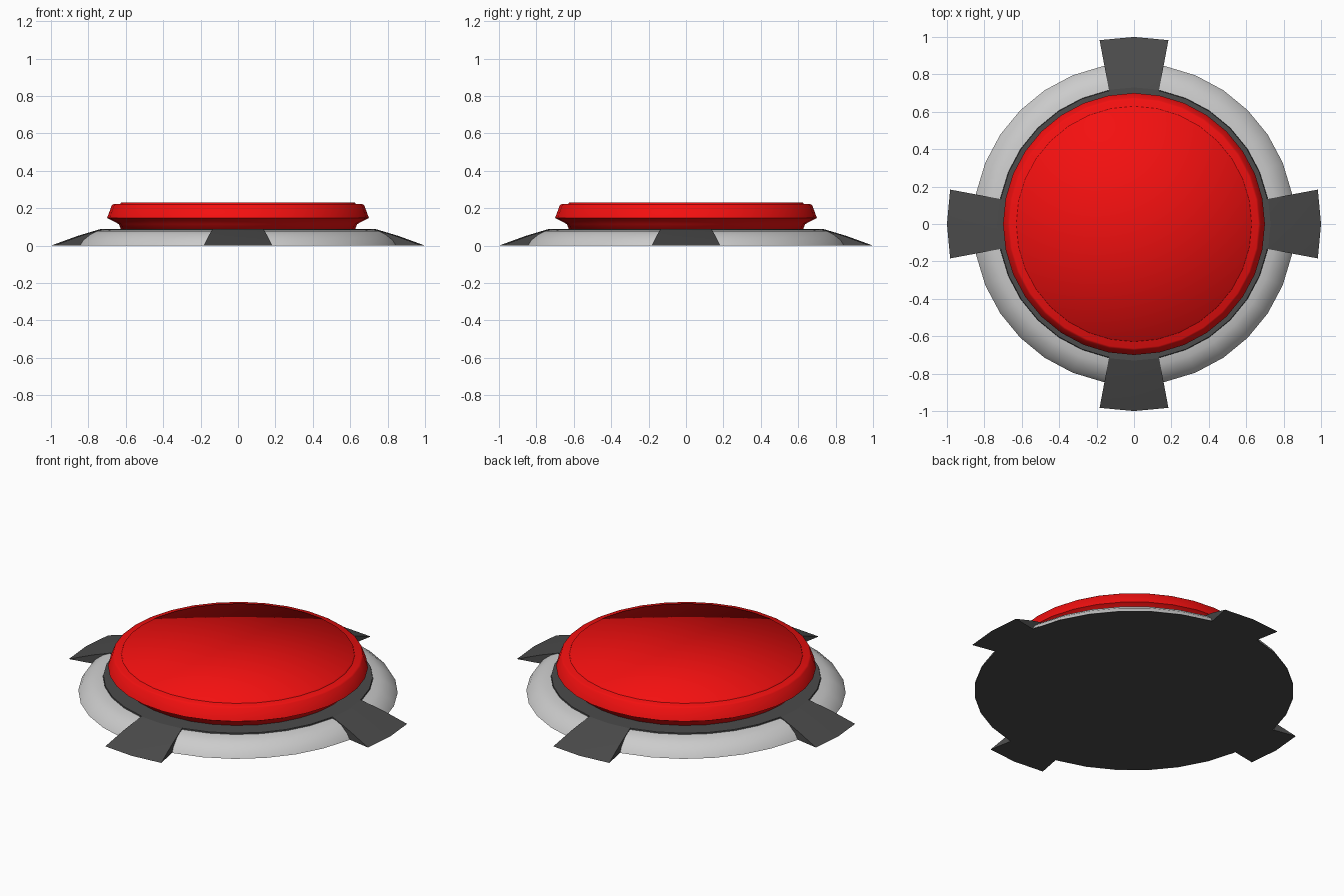
import bpy, bmesh
from math import sin, cos, pi, radians

if "Cube" in bpy.data.objects:
    bpy.data.objects.remove(bpy.data.objects["Cube"])

SEGMENTS = 32


def material(name, color):
    mat = bpy.data.materials.new(name)
    mat.diffuse_color = (*color, 1)
    mat.use_nodes = True
    mat.node_tree.nodes["Principled BSDF"].inputs["Base Color"].default_value = mat.diffuse_color
    return mat


def finish(bm, name, mat=None, smooth_angle=None):
    bmesh.ops.remove_doubles(bm, verts=bm.verts, dist=1e-5)
    bmesh.ops.recalc_face_normals(bm, faces=bm.faces)
    mesh = bpy.data.meshes.new(name)
    bm.to_mesh(mesh)
    bm.free()
    obj = bpy.data.objects.new(name, mesh)
    bpy.context.collection.objects.link(obj)
    if mat:
        mesh.materials.append(mat)
    if smooth_angle:
        bpy.ops.object.select_all(action='DESELECT')
        obj.select_set(True)
        bpy.context.view_layer.objects.active = obj
        bpy.ops.object.shade_smooth_by_angle(angle=radians(smooth_angle))
    return obj


def lathe(name, profile, mat=None, smooth_angle=None):
    """Revolve (radius, height) points around z."""
    bm = bmesh.new()
    verts = [bm.verts.new((r, 0, z)) for r, z in profile]
    edges = [bm.edges.new(pair) for pair in zip(verts, verts[1:])]
    bmesh.ops.spin(bm, geom=verts + edges, cent=(0, 0, 0), axis=(0, 0, 1),
                   angle=2 * pi, steps=SEGMENTS)
    return finish(bm, name, mat, smooth_angle)


def clamp_arm(name, direction, mat):
    """Sloping wedge with radial sides and a three-point curved end."""
    section = [(0.70, 0), (0.70, 0.09), (0.73, 0.09), (0.86, 0.051), (1.0, 0)]
    bm = bmesh.new()
    rows = []
    for offset in (-10.6, 0, 10.6):
        a = direction + radians(offset)
        rows.append([bm.verts.new((r * cos(a), r * sin(a), z)) for r, z in section])
    n = len(section)
    for a, b in zip(rows, rows[1:]):
        for i in range(n):
            j = (i + 1) % n
            bm.faces.new((a[i], a[j], b[j], b[i]))
    bm.faces.new(rows[0])
    bm.faces.new(rows[-1])
    return finish(bm, name, mat, 15)


dark = material("dark_grey", (0.07, 0.07, 0.07))
red = material("red", (0.9, 0.005, 0.005))

# Dark core with its floor plate
lathe("base_core", [(0, 0), (0.857, 0), (0.855, 0.003), (0.73, 0.005),
                    (0.725, 0.09), (0, 0.09)], dark, 30)

# Rounded grey collar between the arms
lathe("collar_ring", [(0.86, 0), (0.843, 0.028), (0.80, 0.062),
                      (0.765, 0.077), (0.727, 0.083)], None, 60)

# Four clamp arms
for i, side in enumerate(("right", "back", "left", "front")):
    clamp_arm(side + "_arm", i * pi / 2, dark)

# Red button body with overhanging lip
lathe("button", [(0, 0.085), (0.625, 0.085), (0.637, 0.115), (0.70, 0.148),
                 (0.675, 0.215), (0.665, 0.222), (0, 0.222)], red, 75)

# Thin raised cap, shaded like a soft dome
lathe("button_cap", [(0.63, 0.22), (0.625, 0.231), (0, 0.231)], red, 89)
